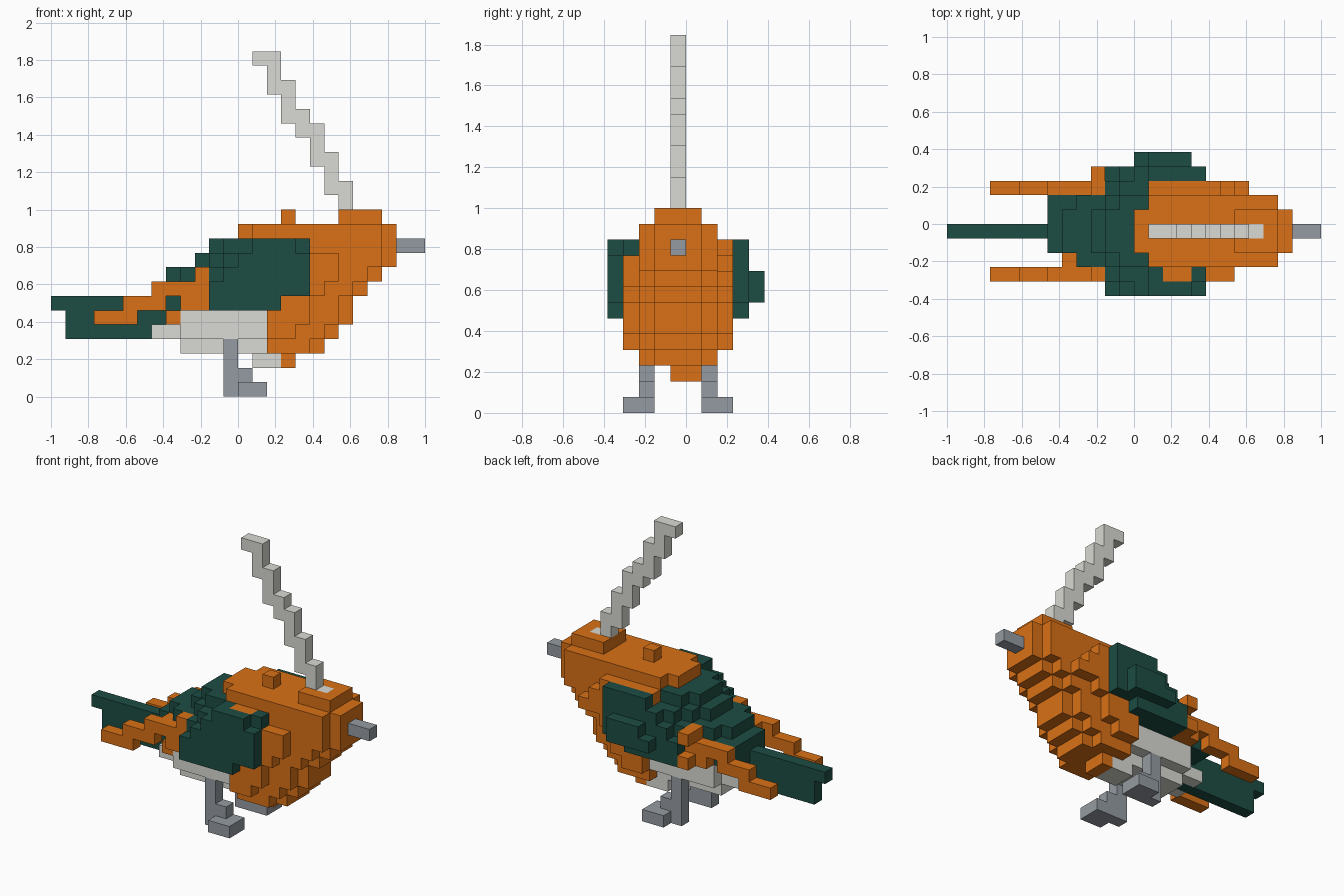
import bpy
import bmesh
import math
from mathutils import Vector

cube = bpy.data.objects.get("Cube")
if cube:
    bpy.data.objects.remove(cube, do_unlink=True)

UNIT = 1 / 13          # edge of one block
MID = -1               # row of blocks on the mirror plane
blocks = {}            # block position -> part name


def make_material(name, colour):
    mat = bpy.data.materials.new(name)
    mat.use_nodes = True
    mat.diffuse_color = (*colour, 1)
    mat.node_tree.nodes["Principled BSDF"].inputs["Base Color"].default_value = (*colour, 1)
    return mat


orange = make_material("orange", (0.70, 0.165, 0.008))
green = make_material("dark green", (0.012, 0.075, 0.057))
pale = make_material("pale grey", (0.70, 0.70, 0.66))
slate = make_material("slate grey", (0.30, 0.33, 0.36))


def fill(part, x, rows, z):
    """Fill a box of blocks; x and z are (start, end) spans."""
    for i in range(*x):
        for j in rows:
            for k in range(*z):
                blocks[i, j, k] = part


def centred(part, x, half, z):
    fill(part, x, range(MID - half, MID + half + 1), z)


def paired(part, x, offsets, z):
    for d in offsets:
        fill(part, x, (MID - d, MID + d), z)


# Belly
centred("belly", (-4, 2), 1, (3, 4))
centred("belly", (-6, 2), 1, (4, 5))
centred("belly", (-4, 2), 2, (4, 6))
fill("belly", (1, 3), (-1, 0), (2, 3))

# Tail
centred("tail", (-12, -4), 0, (4, 6))
centred("tail", (-13, -5), 0, (6, 7))

# Stepped back, rounded off toward the sides
centred("back", (-6, 2), 1, (6, 8))
fill("back", (-6, -2), (1,), (6, 8))
centred("back", (-4, 2), 2, (6, 8))
for start, shoulder, level in ((-5, -4, 8), (-3, -2, 9), (-2, -1, 10)):
    centred("back", (start, 2), 1, (level, level + 1))
    centred("back", (shoulder, 2), 2, (level, level + 1))

# Rounded breast: each layer narrows toward the front
layers = ((3, 4, 6, 2), (4, 5, 7, 3), (5, 7, 8, 3), (7, 8, 9, 3),
          (8, 9, 10, 3), (9, 10, 11, 2), (10, 11, 11, 2))
for low, high, front, widest in layers:
    for half, inset in ((1, 0), (2, 1), (3, 3)):
        if half <= widest:
            centred("breast", (2, front - inset), half, (low, high))
paired("breast", (2, 7), (3,), (9, 10))
fill("breast", (3, 4), (-1, 0), (2, 3))
fill("breast", (1, 6), (2,), (10, 11))
fill("breast", (7, 8), (2,), (8, 9))

# Head and crown
centred("head", (0, 11), 1, (11, 12))
centred("head", (1, 10), 2, (11, 12))
centred("head", (7, 10), 1, (12, 13))
centred("head", (3, 4), 0, (12, 13))

# Folded wings with a stepped upper rear corner
paired("wing", (-2, 2), (3,), (6, 9))
paired("wing", (-1, 2), (3,), (9, 10))
fill("wing", (1, 5), (MID - 3,), (10, 11))
paired("wing", (-2, 3), (4,), (6, 7))
for start, level in ((-2, 7), (-1, 8), (0, 9)):
    paired("wing", (start, 5), (4,), (level, level + 1))
fill("wing", (1, 4), (MID - 4,), (10, 11))
fill("wing", (1, 5), (MID + 4,), (10, 11))
fill("wing", (0, 4), (4,), (7, 8))
fill("wing", (1, 4), (4,), (8, 9))
fill("breast", (2, 4), (MID - 3,), (10, 11))

# Long stepped wing tips
for start, end, level in ((-10, -7, 5), (-8, -5, 6), (-4, -2, 6), (-6, -2, 7), (-3, -2, 8)):
    paired("wing_tip", (start, end), (3,), (level, level + 1))
fill("wing_tip", (-5, -4), (MID - 2,), (5, 6))
fill("wing_tip", (-5, -4), (MID - 2,), (7, 8))
for level in (6, 8):
    fill("wing_tip", (-3, -2), (3,), (level, level + 1))

# Beak
centred("beak", (11, 13), 0, (10, 11))

# Legs and feet
paired("leg", (-1, 0), (2,), (0, 4))
paired("leg", (0, 1), (2,), (1, 2))
paired("foot", (0, 2), (2, 3), (0, 1))

# Zigzag plume rising backward from the crown
centred("plume", (8, 9), 0, (12, 13))
steps = ((7, 8), (6, 8), (6, 7), (5, 7), (5, 6), (4, 6), (3, 5), (3, 4), (2, 4), (2, 3), (1, 3))
for level, span in enumerate(steps, 13):
    centred("plume", span, 0, (level, level + 1))


def build(part, material):
    """Skin the exposed block sides of one part and merge flat areas."""
    bm = bmesh.new()
    for pos in [p for p, name in blocks.items() if name == part]:
        centre = Vector(pos) + Vector((0.5, 0.5, 0.5))
        for axis in range(3):
            for sign in (-1, 1):
                side = Vector((0, 0, 0))
                side[axis] = sign
                if tuple(int(c) for c in Vector(pos) + side) in blocks:
                    continue
                u = Vector((0, 0, 0))
                u[(axis + 1) % 3] = 0.5
                v = side.cross(u)
                mid = centre + side / 2
                bm.faces.new([bm.verts.new((mid + a * u + b * v) * UNIT)
                              for a, b in ((-1, -1), (1, -1), (1, 1), (-1, 1))])
    bmesh.ops.remove_doubles(bm, verts=bm.verts, dist=UNIT / 100)
    bmesh.ops.dissolve_limit(bm, angle_limit=math.radians(1), verts=bm.verts, edges=bm.edges)
    mesh = bpy.data.meshes.new(part)
    bm.to_mesh(mesh)
    bm.free()
    mesh.materials.append(material)
    bpy.context.collection.objects.link(bpy.data.objects.new(part, mesh))


for material, parts in ((orange, ("breast", "head", "wing_tip")),
                        (green, ("tail", "back", "wing")),
                        (pale, ("belly", "plume")),
                        (slate, ("beak", "leg", "foot"))):
    for part in parts:
        build(part, material)
